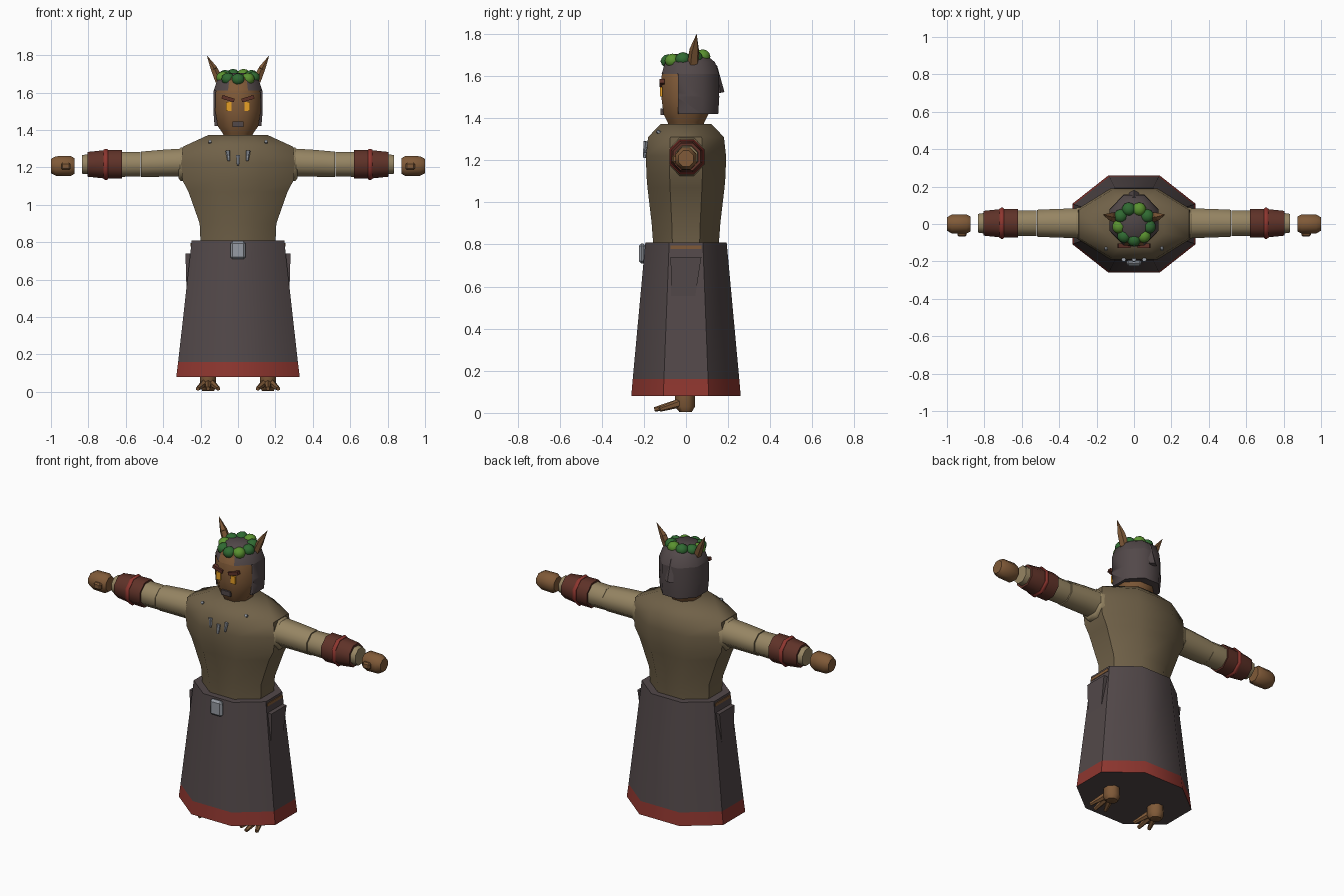
import bpy, bmesh, math
from mathutils import Vector, Matrix, Euler

if "Cube" in bpy.data.objects:
    bpy.data.objects.remove(bpy.data.objects["Cube"])


def material(name, r, g, b):
    """Flat colour given as 8-bit sRGB, stored linear."""
    lin = [((c / 255 + 0.055) / 1.055) ** 2.4 for c in (r, g, b)] + [1]
    m = bpy.data.materials.new(name)
    m.use_nodes = True
    m.diffuse_color = lin
    m.node_tree.nodes["Principled BSDF"].inputs["Base Color"].default_value = lin
    return m


SKIN = material("brown skin", 128, 90, 56)
TUNIC = material("olive tunic", 112, 97, 72)
SLEEVE = material("tan sleeve", 150, 133, 99)
DARK = material("dark cloth", 82, 72, 73)
RED = material("red trim", 142, 54, 47)
LEATHER = material("dark leather", 95, 50, 40)
LEAF_DARK = material("dark leaf", 48, 106, 50)
LEAF_LIGHT = material("light leaf", 90, 146, 48)
METAL = material("grey metal", 150, 155, 163)
AMBER = material("amber eye", 238, 165, 40)


def finish(name, bm, mats, rule=None, angle=50):
    """Turn a bmesh into an object, smooth below the given edge angle."""
    bmesh.ops.recalc_face_normals(bm, faces=bm.faces)
    bm.normal_update()
    for f in bm.faces:
        f.smooth = True
        if rule:
            f.material_index = rule(f)
    for e in bm.edges:
        if e.calc_face_angle(math.pi) > math.radians(angle):
            e.smooth = False
    me = bpy.data.meshes.new(name)
    bm.to_mesh(me)
    bm.free()
    for m in mats:
        me.materials.append(m)
    ob = bpy.data.objects.new(name, me)
    bpy.context.collection.objects.link(ob)
    return ob


def loft(name, rings, mats, axis="Z", side=1, offset=(0, 0), clip=None, rule=None, sides=8):
    """Skin rings of (position, half width, half depth, depth shift), flats facing out."""
    bm = bmesh.new()
    grow = 1 / math.cos(math.pi / sides)
    loops = []
    for p, w, d, *s in rings:
        loop = []
        for i in range(sides):
            a = math.tau * (i + 0.5) / sides
            u = w * grow * math.cos(a) + offset[0]
            v = d * grow * math.sin(a) + offset[1] + (s[0] if s else 0)
            loop.append(bm.verts.new((u, v, p) if axis == "Z" else (side * p, u, v)))
        loops.append(loop)
    for a, b in zip(loops, loops[1:]):
        for i in range(sides):
            j = (i + 1) % sides
            bm.faces.new((a[i], a[j], b[j], b[i]))
    bm.faces.new(loops[0])
    bm.faces.new(loops[-1])
    if clip is not None:
        geom = bm.verts[:] + bm.edges[:] + bm.faces[:]
        bmesh.ops.bisect_plane(bm, geom=geom, plane_co=(0, clip, 0),
                               plane_no=(0, -1, 0), clear_outer=True)
        bmesh.ops.holes_fill(bm, edges=[e for e in bm.edges if e.is_boundary])
    return finish(name, bm, mats, rule)


def box(name, loc, size, mat, rot=(0, 0, 0), bevel=0):
    bm = bmesh.new()
    bmesh.ops.create_cube(bm, size=1)
    bmesh.ops.scale(bm, vec=size, verts=bm.verts)
    if bevel:
        bmesh.ops.bevel(bm, geom=bm.edges[:], offset=bevel, segments=1, affect='EDGES')
    bm.transform(Matrix.Translation(loc) @ Euler(rot).to_matrix().to_4x4())
    return finish(name, bm, [mat], angle=30)


def spike(name, start, end, r1, r2, mat, sides=6, flat=1):
    """Tapered rod between two points."""
    start, end = Vector(start), Vector(end)
    d = end - start
    bm = bmesh.new()
    bmesh.ops.create_cone(bm, cap_ends=True, segments=sides, radius1=r1, radius2=r2, depth=d.length)
    bmesh.ops.scale(bm, vec=(1, flat, 1), verts=bm.verts)
    bm.transform(Matrix.Translation((start + end) / 2) @ d.to_track_quat('Z', 'Y').to_matrix().to_4x4())
    return finish(name, bm, [mat])


# Skirt with a red hem, and the tunic above it
loft("skirt", [(0.08, 0.33, 0.26), (0.16, 0.32, 0.253), (0.81, 0.247, 0.193)], [DARK, RED],
     rule=lambda f: int(f.calc_center_median().z < 0.16 and abs(f.normal.z) < 0.5))
loft("tunic", [(0.79, 0.2, 0.155), (0.9, 0.205, 0.163), (1.07, 0.265, 0.183), (1.13, 0.297, 0.188),
               (1.22, 0.305, 0.19), (1.31, 0.295, 0.18), (1.372, 0.16, 0.12)], [TUNIC])

# Belt buckle, chest charms
box("belt_buckle", (0, -0.208, 0.757), (0.082, 0.032, 0.096), METAL, bevel=0.012)
for i, (x, z) in enumerate([(-0.055, 1.262), (0, 1.238), (0.055, 1.262)]):
    spike(f"chest_charm_{i + 1}", (x, -0.19, z + 0.027), (x * 0.9, -0.198, z - 0.027), 0.012, 0.007, METAL)

# Head, hair and face
loft("head", [(1.36, 0.075, 0.08), (1.38, 0.08, 0.087), (1.42, 0.108, 0.107), (1.5, 0.122, 0.117),
              (1.6, 0.12, 0.116), (1.68, 0.09, 0.095)], [SKIN])
loft("back_hair", [(1.42, 0.125, 0.133, 0.02), (1.5, 0.132, 0.138, 0.02), (1.61, 0.13, 0.136, 0.02)],
     [DARK], clip=-0.037)
loft("hair_cap", [(1.61, 0.13, 0.136, 0.02), (1.665, 0.112, 0.118, 0.02), (1.705, 0.07, 0.075, 0.015)],
     [DARK, SKIN], rule=lambda f: int(f.normal.y < -0.8))
spike("hair_tuft", (0, 0.165, 1.52), (0, 0.14, 1.65), 0.03, 0.012, DARK, 4, 0.6)
box("mouth", (0, -0.11, 1.43), (0.06, 0.022, 0.03), DARK)

# Leaf wreath, tipped down at the front
for i in range(9):
    a = math.tau * i / 9 - math.pi / 2
    bm = bmesh.new()
    bmesh.ops.create_icosphere(bm, subdivisions=2, radius=0.037)
    bm.transform(Matrix.Translation((0.082 * math.cos(a), 0.084 * math.sin(a), 1.682 + 0.012 * math.sin(a)))
                 @ Matrix.Diagonal((1, 1, 0.9, 1)))
    finish(f"wreath_leaf_{i + 1}", bm, [LEAF_LIGHT if i % 3 == 1 else LEAF_DARK])

for tag, s in (("left", 1), ("right", -1)):
    # Face and ear
    box(f"{tag}_eye", (s * 0.05, -0.117, 1.525), (0.03, 0.012, 0.047), AMBER)
    box(f"{tag}_brow", (s * 0.053, -0.115, 1.567), (0.068, 0.024, 0.02), LEATHER, (0, -s * 0.3, 0))
    spike(f"{tag}_ear", (s * 0.1, 0.035, 1.66), (s * 0.127, 0.04, 1.725), 0.028, 0.024, SKIN, 5, 0.8)
    spike(f"{tag}_ear_tip", (s * 0.127, 0.04, 1.725), (s * 0.166, 0.05, 1.797), 0.024, 0.001, SKIN, 5, 0.8)
    # Collar stud, side belt and hanging side cloth
    spike(f"{tag}_collar_stud", (s * 0.148, -0.12, 1.325), (s * 0.15, -0.138, 1.34), 0.009, 0.009, METAL)
    box(f"{tag}_side_belt", (s * 0.247, 0, 0.787), (0.012, 0.146, 0.018), SKIN)
    loft(f"{tag}_side_cloth", [(0.53, 0.008, 0.055, -0.015), (0.74, 0.014, 0.073)], [DARK],
         offset=(s * 0.267, 0), sides=4)
    # Sleeve, cuff and hand
    mid = (0.004, 1.216)
    arm = dict(axis="X", side=s, offset=mid)
    loft(f"{tag}_shoulder_cap", [(0.25, 0.085, 0.092), (0.305, 0.083, 0.09), (0.318, 0.072, 0.075)], [SLEEVE], **arm)
    loft(f"{tag}_upper_sleeve", [(0.27, 0.08, 0.076, 0.01), (0.4, 0.077, 0.072, 0.006),
                                 (0.518, 0.072, 0.068)], [SLEEVE], **arm)
    loft(f"{tag}_lower_sleeve", [(0.522, 0.068, 0.065), (0.64, 0.068, 0.067), (0.79, 0.056, 0.054),
                                 (0.835, 0.05, 0.05)], [SLEEVE], **arm)
    loft(f"{tag}_cuff", [(0.62, 0.077, 0.077), (0.71, 0.076, 0.076), (0.805, 0.066, 0.066)], [LEATHER], **arm)
    loft(f"{tag}_cuff_band", [(0.694, 0.078, 0.078), (0.7, 0.083, 0.083), (0.711, 0.083, 0.083),
                              (0.718, 0.078, 0.078)], [RED], **arm)
    loft(f"{tag}_hand", [(0.875, 0.04, 0.042), (0.895, 0.05, 0.054), (0.975, 0.05, 0.052),
                         (1.0, 0.036, 0.038)], [SKIN], axis="X", side=s, offset=(0, 1.207))
    box(f"{tag}_thumb", (s * 0.92, -0.05, 1.205), (0.05, 0.035, 0.04), SKIN, bevel=0.008)
    # Clawed foot
    x = s * 0.16
    loft(f"{tag}_foot", [(0.005, 0.032, 0.03, 0.003), (0.03, 0.044, 0.048), (0.1, 0.042, 0.046)],
         [SKIN], offset=(x, -0.005))
    for i, t in enumerate((-1, 0, 1)):
        spike(f"{tag}_toe_{i + 1}", (x + t * 0.02, -0.035, 0.045),
              (x + t * 0.055, -0.15 + 0.025 * abs(t), 0.016), 0.021, 0.011, SKIN)
